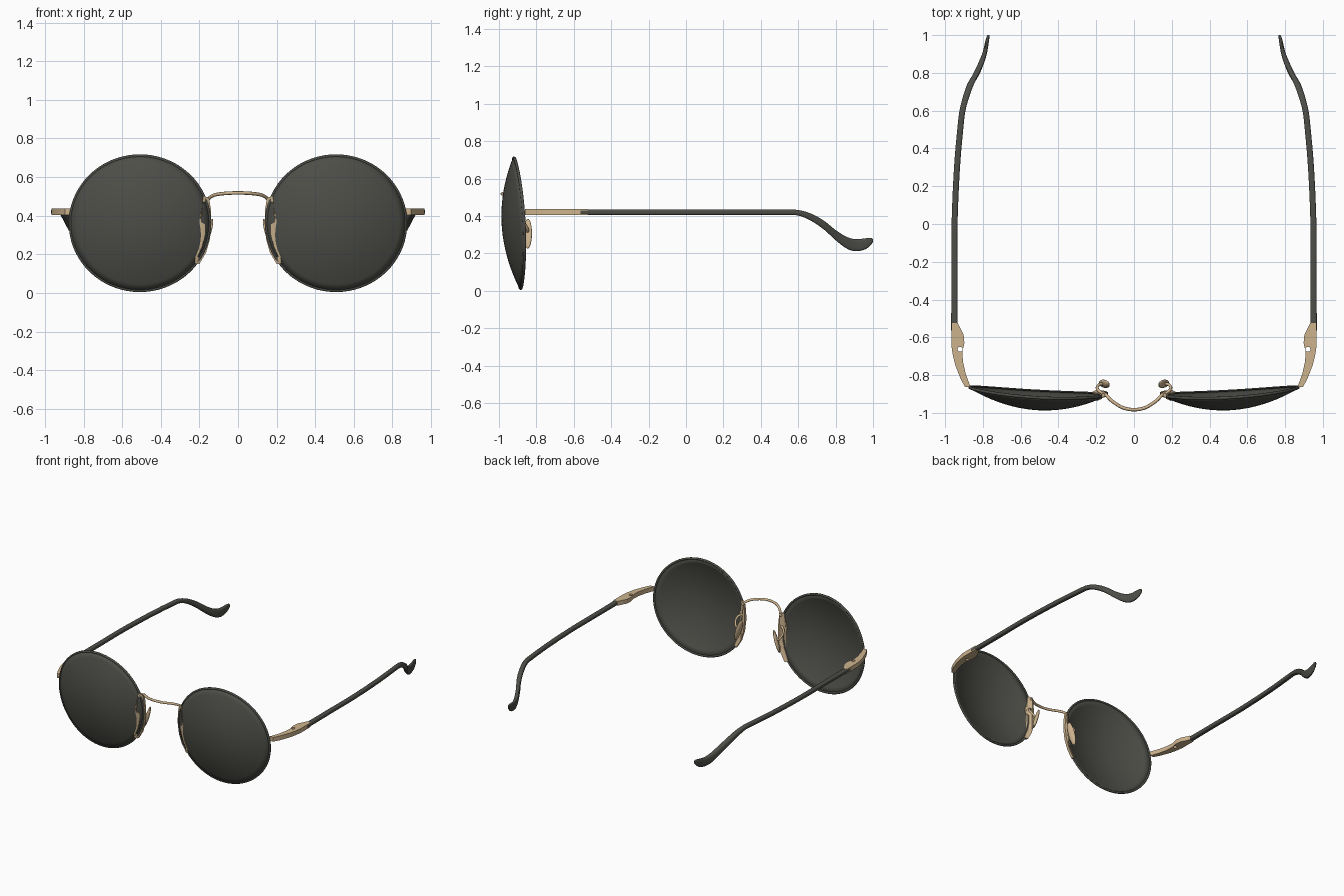
import bpy, bmesh, math
from mathutils import Matrix, Vector

if "Cube" in bpy.data.objects:
    bpy.data.objects.remove(bpy.data.objects["Cube"])


def material(name, rgb):
    m = bpy.data.materials.new(name)
    m.diffuse_color = (*rgb, 1)
    m.use_nodes = True
    m.node_tree.nodes["Principled BSDF"].inputs["Base Color"].default_value = m.diffuse_color
    return m


DARK = material("smoky black", (0.075, 0.075, 0.065))
GOLD = material("pale gold", (0.61, 0.45, 0.27))
CX, CZ, RX, RZ = 0.508, 0.361, 0.361, 0.349   # lens centre and radii


def lens_y(x, z):
    """Depth of the domed lens surface."""
    u, v = (x - CX) / RX, (z - CZ) / RZ
    return -0.980 + 0.02 * u - 0.0175 * v + 0.095 * u * u + 0.078 * v * v


def finish(ob, mat, mirror=True, angle=40):
    ob.data.materials.clear()
    ob.data.materials.append(mat)
    bpy.ops.object.select_all(action='DESELECT')
    ob.select_set(True)
    bpy.context.view_layer.objects.active = ob
    bpy.ops.object.shade_smooth_by_angle(angle=math.radians(angle))
    if mirror:
        mod = ob.modifiers.new("mirror", 'MIRROR')
        mod.use_mirror_merge = False
    return ob


def from_bmesh(name, bm, mat, recalc=True):
    if recalc:
        bmesh.ops.recalc_face_normals(bm, faces=bm.faces[:])
    me = bpy.data.meshes.new(name)
    bm.to_mesh(me)
    bm.free()
    ob = bpy.data.objects.new(name, me)
    bpy.context.collection.objects.link(ob)
    return finish(ob, mat)


def curve_to_mesh(name, cu):
    ob = bpy.data.objects.new(name, cu)
    bpy.context.collection.objects.link(ob)
    bpy.ops.object.select_all(action='DESELECT')
    ob.select_set(True)
    bpy.context.view_layer.objects.active = ob
    bpy.ops.object.convert(target='MESH')
    return bpy.context.view_layer.objects.active


def add_poly(cu, pts, closed):
    sp = cu.splines.new('POLY')
    sp.points.add(len(pts) - 1)
    for p, co in zip(sp.points, pts):
        p.co = (*co, 1)
    sp.use_cyclic_u = closed


def smooth_path(pts, steps=6):
    """Catmull-Rom interpolation of tuples of any length."""
    out = []
    n = len(pts)
    for i in range(n - 1):
        a, b, c, d = pts[max(i - 1, 0)], pts[i], pts[i + 1], pts[min(i + 2, n - 1)]
        for k in range(steps):
            t = k / steps
            out.append(tuple(0.5 * (2 * q + (r - p) * t + (2 * p - 5 * q + 4 * r - s) * t * t
                                    + (3 * q - p - 3 * r + s) * t ** 3)
                             for p, q, r, s in zip(a, b, c, d)))
    return out + [pts[-1]]


def tube(name, pts, radius, mat, closed=False, mirror=True):
    cu = bpy.data.curves.new(name, 'CURVE')
    cu.dimensions = '3D'
    cu.bevel_depth = radius
    cu.bevel_resolution = 2
    cu.use_fill_caps = True
    add_poly(cu, pts, closed)
    return finish(curve_to_mesh(name, cu), mat, mirror, 60)


# Domed lenses: concentric rings on the curved surface, thickened
SEG, RINGS = 72, 10
bm = bmesh.new()
centre = bm.verts.new((CX, lens_y(CX, CZ), CZ))
prev = None
for r in range(1, RINGS + 1):
    ring = []
    for i in range(SEG):
        a = 2 * math.pi * i / SEG
        x, z = CX + RX * r / RINGS * math.cos(a), CZ + RZ * r / RINGS * math.sin(a)
        ring.append(bm.verts.new((x, lens_y(x, z), z)))
    for i in range(SEG):
        j = (i + 1) % SEG
        if prev:
            bm.faces.new((prev[i], ring[i], ring[j], prev[j]))
        else:
            bm.faces.new((centre, ring[i], ring[j]))
    prev = ring
lens = from_bmesh("lens", bm, DARK)
solid = lens.modifiers.new("thickness", 'SOLIDIFY')
solid.thickness, solid.offset = 0.01, 0

# Rims around the lenses
rim = []
for i in range(SEG):
    a = 2 * math.pi * i / SEG
    x, z = CX + RX * math.cos(a), CZ + RZ * math.sin(a)
    rim.append((x, lens_y(x, z), z))
tube("rim", rim, 0.008, DARK, closed=True)

# Gold mounting plates on the inner lens edges, with a tail along the rim
outline = [(0.150, 0.495), (0.180, 0.500), (0.186, 0.43), (0.196, 0.40), (0.190, 0.365),
           (0.170, 0.355), (0.172, 0.30), (0.186, 0.24), (0.224, 0.155), (0.200, 0.150),
           (0.165, 0.21), (0.145, 0.28), (0.138, 0.36), (0.140, 0.43)]
bm = bmesh.new()
front = [bm.verts.new((x, lens_y(x, z) - 0.010, z)) for x, z in outline]
back = [bm.verts.new((x, lens_y(x, z) + 0.010, z)) for x, z in outline]
bm.faces.new(front)
bm.faces.new(back[::-1])
for i in range(len(outline)):
    j = (i + 1) % len(outline)
    bm.faces.new((front[i], back[i], back[j], front[j]))
bmesh.ops.triangulate(bm, faces=[f for f in bm.faces if len(f.verts) > 4])
from_bmesh("mounting_plate", bm, GOLD)

# Bridge arching up and forward between the lenses
half = [(0.160, -0.895, 0.475), (0.145, -0.908, 0.495), (0.115, -0.938, 0.509),
        (0.06, -0.972, 0.516)]
bridge = [(-x, y, z) for x, y, z in half] + [(0, -0.983, 0.518)] + half[::-1]
tube("bridge", smooth_path(bridge), 0.009, GOLD, mirror=False)

# Nose pad arms and pads
tube("pad_arm", smooth_path([(0.158, -0.90, 0.40), (0.185, -0.885, 0.39), (0.195, -0.865, 0.36),
                             (0.180, -0.848, 0.33), (0.155, -0.848, 0.31)]), 0.008, GOLD)
bm = bmesh.new()
tilt = (Matrix.Translation((0.157, -0.846, 0.305)) @ Matrix.Rotation(math.radians(-17), 4, 'Y')
        @ Matrix.Rotation(math.radians(-25), 4, 'Z') @ Matrix.Diagonal((0.013, 0.024, 0.083, 1)))
bmesh.ops.create_uvsphere(bm, u_segments=20, v_segments=12, radius=1, matrix=tilt)
from_bmesh("nose_pad", bm, GOLD)

# Hinges: flat shaped plates with a screw hole
shape = [(0.866, -0.862), (0.895, -0.862), (0.918, -0.82), (0.947, -0.745), (0.960, -0.69),
         (0.967, -0.64), (0.967, -0.523), (0.934, -0.523), (0.918, -0.555), (0.902, -0.585),
         (0.898, -0.63), (0.909, -0.68), (0.905, -0.73), (0.892, -0.79)]
hole = [(0.921 + 0.013 * math.cos(i * math.pi / 8), -0.663 + 0.013 * math.sin(i * math.pi / 8))
        for i in range(16)]
cu = bpy.data.curves.new("hinge", 'CURVE')
cu.dimensions = '2D'
cu.fill_mode = 'BOTH'
cu.extrude = 0.016
for loop in (shape, hole):
    add_poly(cu, [(x, y, 0) for x, y in loop], True)
hinge = curve_to_mesh("hinge", cu)
hinge.data.transform(Matrix.Translation((0, 0, 0.42)))
finish(hinge, GOLD, angle=30)

# Temples: rounded sections (x, y, bottom z, top z, half width) ending in paddles
stations = [(0.951, -0.565, 0.405, 0.435, 0.0175), (0.950, -0.30, 0.405, 0.435, 0.0165),
            (0.950, 0.0, 0.405, 0.435, 0.016), (0.937, 0.30, 0.405, 0.435, 0.016),
            (0.918, 0.52, 0.405, 0.435, 0.016), (0.908, 0.60, 0.402, 0.432, 0.016),
            (0.890, 0.67, 0.373, 0.412, 0.017), (0.865, 0.74, 0.325, 0.373, 0.018),
            (0.832, 0.80, 0.270, 0.325, 0.017), (0.806, 0.86, 0.225, 0.288, 0.015),
            (0.789, 0.91, 0.211, 0.276, 0.012), (0.779, 0.96, 0.222, 0.281, 0.010),
            (0.773, 0.99, 0.247, 0.283, 0.008), (0.771, 1.0, 0.262, 0.276, 0.005)]
bm = bmesh.new()
prev, N = None, 16
for x, y, lo, hi, w in smooth_path(stations, 4):
    ring = []
    for i in range(N):
        a = 2 * math.pi * (i + 0.5) / N
        c, s = math.cos(a), math.sin(a)
        px = math.copysign(abs(c) ** 0.6, c) * w
        pz = math.copysign(abs(s) ** 0.6, s) * (hi - lo) / 2
        ring.append(bm.verts.new((x + px, y, (lo + hi) / 2 + pz)))
    if prev:
        for i in range(N):
            j = (i + 1) % N
            bm.faces.new((prev[i], ring[i], ring[j], prev[j]))
    else:
        bm.faces.new(ring)
    prev = ring
bm.faces.new(prev)
from_bmesh("temple", bm, DARK)
